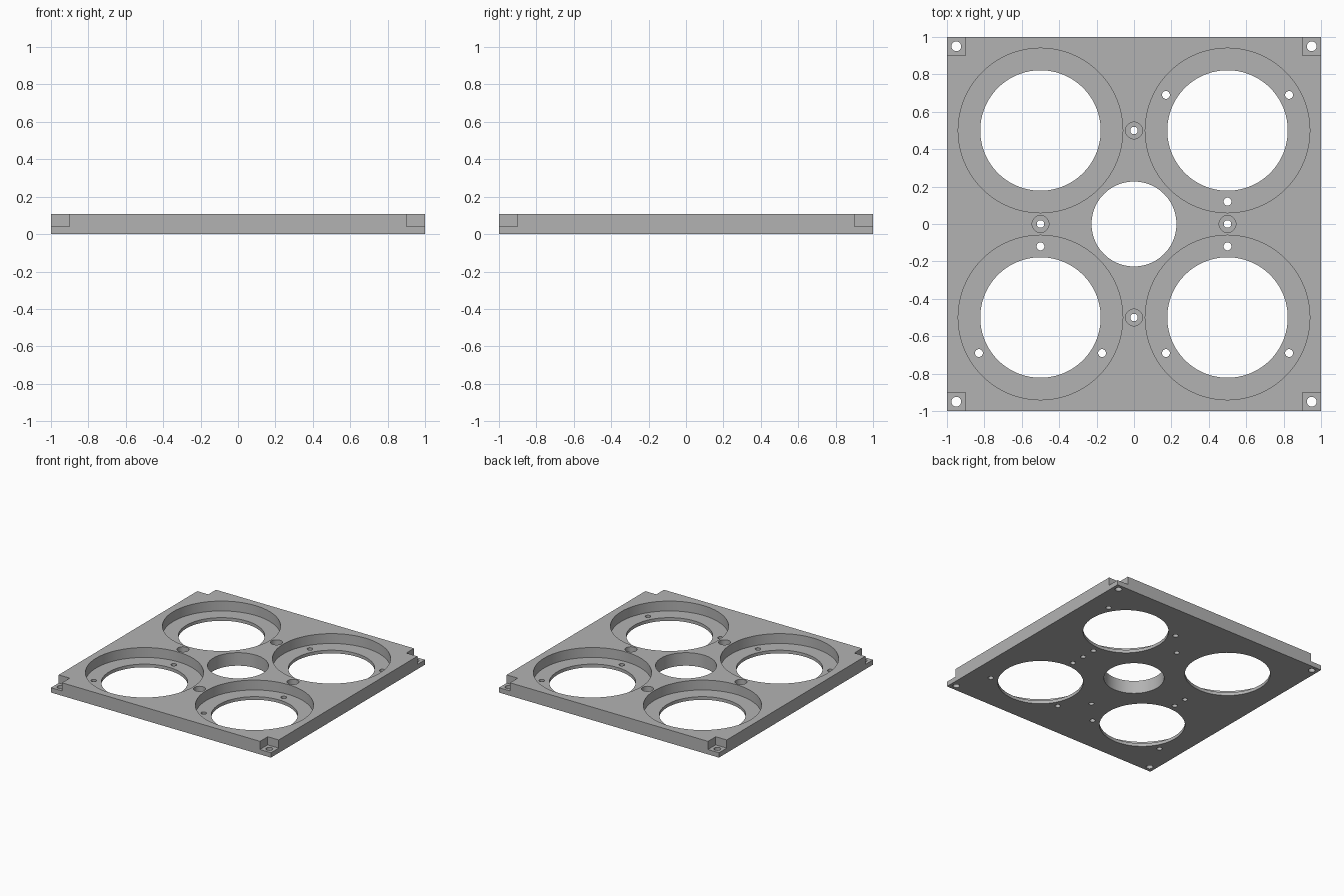
import bpy, math

if "Cube" in bpy.data.objects:
    bpy.data.objects.remove(bpy.data.objects["Cube"])

H = 0.107        # plate thickness
FLOOR = 0.026    # floor of the big round recesses
LEDGE = 0.04     # floor of corner notches and counterbores

grey = bpy.data.materials.new("grey")
grey.diffuse_color = (0.45, 0.45, 0.45, 1)
grey.use_nodes = True
grey.node_tree.nodes["Principled BSDF"].inputs["Base Color"].default_value = grey.diffuse_color


def box(name, x, y, z0, z1, size):
    bpy.ops.mesh.primitive_cube_add(size=1, location=(x, y, (z0 + z1) / 2))
    ob = bpy.context.object
    ob.name = name
    ob.scale = (size, size, z1 - z0)
    bpy.ops.object.transform_apply(location=True, rotation=False, scale=True)
    return ob


plate = box("plate", 0, 0, 0, H, 2)
plate.data.materials.append(grey)


def cut(cutter):
    """Subtract a cutter from the plate, then discard it."""
    cutter.hide_render = True
    mod = plate.modifiers.new("cut", 'BOOLEAN')
    mod.operation = 'DIFFERENCE'
    mod.solver = 'EXACT'
    mod.object = cutter
    bpy.context.view_layer.objects.active = plate
    bpy.ops.object.modifier_apply(modifier=mod.name)
    bpy.data.objects.remove(cutter)


def bore(x, y, r, z0=-0.1, sides=32):
    """Round hole from height z0 up through the top."""
    bpy.ops.mesh.primitive_cylinder_add(vertices=sides, radius=r, depth=0.3 - z0,
                                        location=(x, y, (0.3 + z0) / 2))
    cut(bpy.context.object)


# Four large openings with wide recesses
for sx in (-1, 1):
    for sy in (-1, 1):
        bore(sx * 0.5, sy * 0.5, 0.44, FLOOR, 96)
        bore(sx * 0.5, sy * 0.5, 0.322, sides=96)
        # Corner notch with its screw hole
        cut(box("notch", sx * 1.0, sy * 1.0, LEDGE, 0.3, 0.2))
        bore(sx * 0.95, sy * 0.95, 0.026)

# Centre opening
bore(0, 0, 0.227, sides=96)

# Counterbored screw holes between the openings
for x, y in ((0.5, 0), (-0.5, 0), (0, 0.5), (0, -0.5)):
    bore(x, y, 0.045, LEDGE)
    bore(x, y, 0.02)

# Three small holes around three of the openings
for cx, cy, start in ((0.5, 0.5, 30), (0.5, -0.5, 90), (-0.5, -0.5, 90)):
    for k in range(3):
        a = math.radians(start + 120 * k)
        bore(cx + 0.38 * math.cos(a), cy + 0.38 * math.sin(a), 0.021)

# Smooth round walls, crisp edges
bpy.ops.object.select_all(action='DESELECT')
plate.select_set(True)
bpy.context.view_layer.objects.active = plate
bpy.ops.object.shade_smooth_by_angle(angle=math.radians(30))
